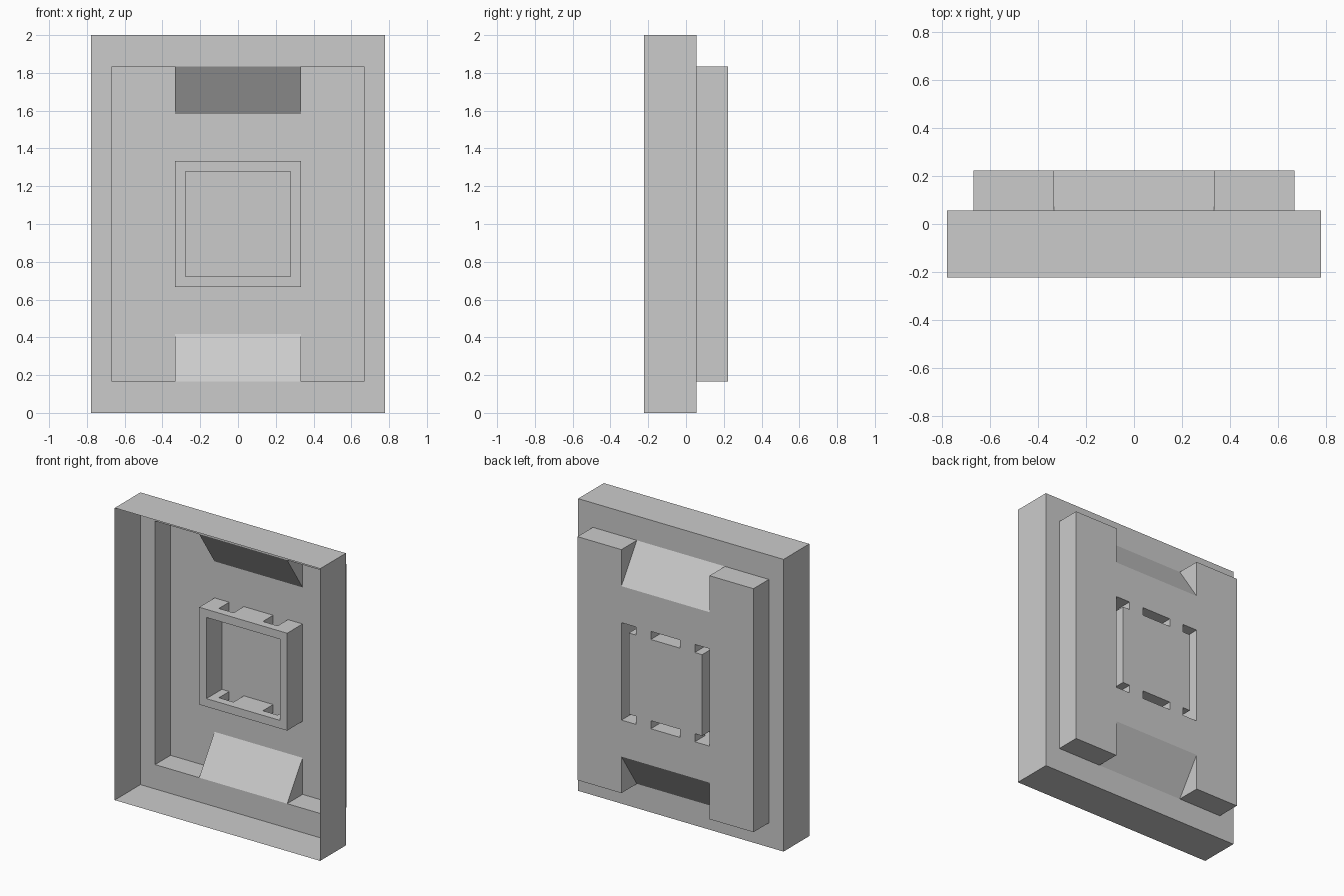
import bpy, bmesh

if "Cube" in bpy.data.objects:
    bpy.data.objects.remove(bpy.data.objects["Cube"])

U = 1 / 18  # everything sits on a grid of 1/18 unit


def panel(bm, axis, pos, us, vs, facing, keep=lambda u, v: True):
    """Flat gridded sheet across one axis; keep() tests cell centres."""
    for u0, u1 in zip(us, us[1:]):
        for v0, v1 in zip(vs, vs[1:]):
            if not keep((u0 + u1) / 2, (v0 + v1) / 2):
                continue
            pts = []
            for c in ((u0, v0), (u1, v0), (u1, v1), (u0, v1)):
                c = list(c)
                c.insert(axis, pos)
                pts.append(c)
            poly(bm, pts, axis, facing)


def poly(bm, pts, axis, facing):
    f = bm.faces.new([bm.verts.new([k * U for k in p]) for p in pts])
    f.normal_update()
    if f.normal[axis] * facing < 0:
        f.normal_flip()


def finish(bm, name):
    bmesh.ops.remove_doubles(bm, verts=bm.verts, dist=1e-4)
    me = bpy.data.meshes.new(name)
    bm.to_mesh(me)
    bm.free()
    bpy.context.collection.objects.link(bpy.data.objects.new(name, me))


# Outer frame: four thin walls open to the front, plus a flange behind
bm = bmesh.new()
fx, fz = [-14, -12, -6, 6, 12, 14], [0, 3, 33, 36]
for s in (-1, 1):
    panel(bm, 0, 14 * s, [-4, 1], fz, s)
    panel(bm, 2, 18 + 18 * s, fx, [-4, 1], s)
panel(bm, 1, 1, fx, fz, 1, lambda x, z: abs(x) > 12 or abs(z - 18) > 15)
finish(bm, "outer_frame")

# Rear tray: back plate with slots, side walls, two sloped recesses
tx = [-12, -6, -5, -4, -2, 2, 4, 5, 6, 12]
tz = [3, 7.5, 12, 13, 23, 24, 28.5, 33]


def in_plate(x, z):
    ax, az = abs(x), abs(z - 18)
    if ax < 6 and az > 10.5:
        return False                        # sloped recess
    in_ring = max(ax, az) < 6 and max(ax, az) > 5
    bridge = 2 < ax < 4
    return not in_ring or bridge


bm = bmesh.new()
panel(bm, 1, 4, tx, tz, 1, in_plate)
for s in (-1, 1):
    edge, inner = 18 + 15 * s, 18 + 10.5 * s
    panel(bm, 0, 12 * s, [1, 4], tz, s)
    panel(bm, 2, edge, [-12, -6, 6, 12], [1, 4], s, lambda x, y: abs(x) > 6)
    poly(bm, [(-6, 1, edge), (6, 1, edge), (6, 4, inner), (-6, 4, inner)], 1, 1)
    for x in (-6, 6):
        poly(bm, [(x, 1, edge), (x, 4, edge), (x, 4, inner)], 0, -x)
finish(bm, "rear_tray")

# Square ridge: hollow channel, with tunnels under its top and bottom runs
bm = bmesh.new()
rx, rz, ry = tx[1:-1], [12, 13, 23, 24], [1, 2, 4]
panel(bm, 1, 1, rx, rz, 1, lambda x, z: max(abs(x), abs(z - 18)) > 5)
solid = lambda x, y: y < 2 or not 2 < abs(x) < 4
for s in (-1, 1):
    panel(bm, 0, 6 * s, ry, rz, -s)
    panel(bm, 0, 5 * s, ry, [13, 23], s)
    panel(bm, 2, 18 + 6 * s, rx, ry, -s, solid)
    panel(bm, 2, 18 + 5 * s, rx[1:-1], ry, s, solid)
    for z in ([12, 13], [23, 24]):
        panel(bm, 1, 2, sorted([2 * s, 4 * s]), z, -1)
        panel(bm, 0, 2 * s, [2, 4], z, -s)
        panel(bm, 0, 4 * s, [2, 4], z, s)
finish(bm, "square_ridge")
